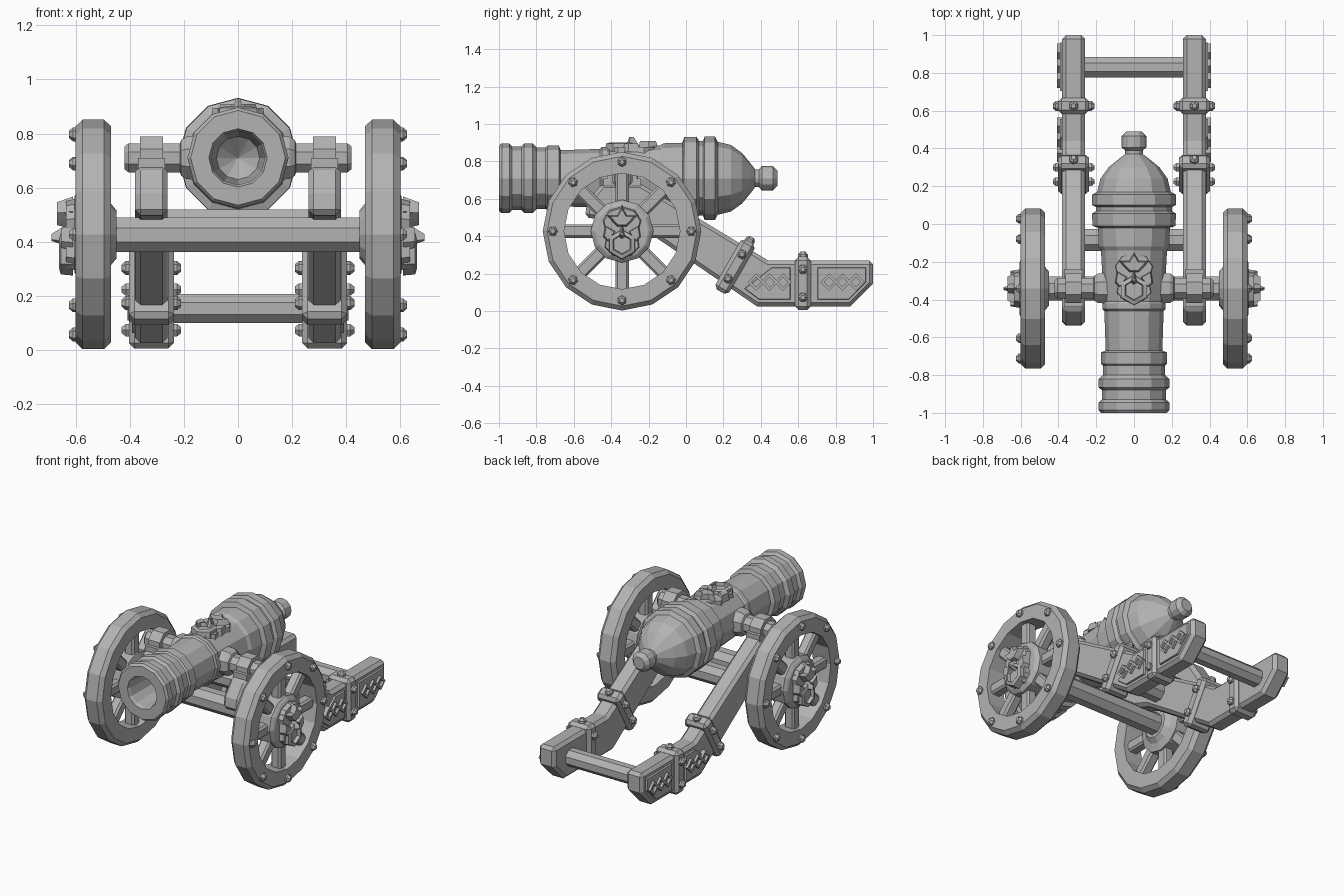
import bpy, bmesh, math
from mathutils import Matrix, Vector

if "Cube" in bpy.data.objects:
    bpy.data.objects.remove(bpy.data.objects["Cube"])

iron = bpy.data.materials.new("plain_grey")
iron.diffuse_color = (0.45, 0.45, 0.45, 1)
iron.use_nodes = True
iron.node_tree.nodes["Principled BSDF"].inputs["Base Color"].default_value = iron.diffuse_color

# Local frames: SIDE maps (a, b, h) to (y, z, x); ALONG spins profiles about the y axis
SIDE = Matrix(((0, 0, 1, 0), (1, 0, 0, 0), (0, 1, 0, 0), (0, 0, 0, 1)))
ALONG = Matrix(((0, 1, 0, 0), (0, 0, 1, 0), (1, 0, 0, 0), (0, 0, 0, 1)))
FLIP = Matrix.Rotation(math.pi, 4, 'X')
T = Matrix.Translation


def lathe(bm, prof, n, m, closed=False, phase=0.0):
    """Revolve (height, radius) points about local z."""
    rings = []
    for h, r in prof:
        if r == 0:
            rings.append([bm.verts.new(m @ Vector((0, 0, h)))] * n)
        else:
            angs = [2 * math.pi * (i + phase) / n for i in range(n)]
            rings.append([bm.verts.new(m @ Vector((r * math.cos(a), r * math.sin(a), h))) for a in angs])
    pairs = list(zip(rings, rings[1:]))
    if closed:
        pairs.append((rings[-1], rings[0]))
    for p, q in pairs:
        for i in range(n):
            j = (i + 1) % n
            bm.faces.new(list(dict.fromkeys((p[i], p[j], q[j], q[i]))))
    if not closed:
        for ring in (rings[0], rings[-1]):
            if ring[0] is not ring[1]:
                bm.faces.new(ring)


def prism(bm, poly, h0, h1, m, taper=1.0):
    """Extrude a polygon along local z, shrinking the far end."""
    n = len(poly)
    cx, cy = sum(p[0] for p in poly) / n, sum(p[1] for p in poly) / n
    lo = [bm.verts.new(m @ Vector((x, y, h0))) for x, y in poly]
    hi = [bm.verts.new(m @ Vector((cx + (x - cx) * taper, cy + (y - cy) * taper, h1))) for x, y in poly]
    bm.faces.new(lo)
    bm.faces.new(hi)
    for i in range(n):
        j = (i + 1) % n
        bm.faces.new((lo[i], lo[j], hi[j], hi[i]))


def rect(w, h):
    return [(-w / 2, -h / 2), (w / 2, -h / 2), (w / 2, h / 2), (-w / 2, h / 2)]


def stud(bm, m):
    lathe(bm, [(-0.01, 0.026), (0.012, 0.026), (0.027, 0.013)], 6, m)


def finish(name, bm, mirror=False, bevel=0.0):
    bmesh.ops.recalc_face_normals(bm, faces=bm.faces)
    me = bpy.data.meshes.new(name)
    bm.to_mesh(me)
    bm.free()
    me.materials.append(iron)
    ob = bpy.data.objects.new(name, me)
    bpy.context.collection.objects.link(ob)
    if bevel:
        b = ob.modifiers.new("bevel", 'BEVEL')
        b.width, b.segments, b.limit_method, b.angle_limit = bevel, 1, 'ANGLE', math.radians(50)
    if mirror:
        ob.modifiers.new("mirror", 'MIRROR')


def emblem(name, m, mirror, depth):
    """Bearded face ornament: backing plate, brow crest, cheeks, beard hexagon, nose."""
    bm = bmesh.new()
    half = [(0.0, 0.135), (0.07, 0.115), (0.105, 0.06), (0.085, -0.02), (0.095, -0.09), (0.05, -0.135)]
    prism(bm, half + [(-x, y) for x, y in reversed(half[1:])], -depth, 0.025, m, 0.92)
    crest = [(0, 0.14), (0.03, 0.085), (0.09, 0.085), (0.055, 0.045), (0.03, 0.02)]
    prism(bm, crest + [(-x, y) for x, y in reversed(crest[1:])], 0.0, 0.06, m, 0.7)
    for s in (-1, 1):
        prism(bm, [(s * x, y) for x, y in ((0.03, 0.0), (0.09, 0.035), (0.1, -0.03), (0.075, -0.06))],
              0.0, 0.045, m, 0.75)
    lathe(bm, [(0, 0.082), (0.045, 0.078), (0.052, 0.055), (0.03, 0.05)], 6,
          m @ T((0, -0.07, 0)), phase=0.5)
    prism(bm, [(0, 0.05), (0.03, -0.03), (0, -0.05), (-0.03, -0.03)], 0.0, 0.08, m, 0.25)
    finish(name, bm, mirror)


# Barrel with bored muzzle, rings, domed breech and knob
bm = bmesh.new()
lathe(bm, [(-0.65, 0), (-0.72, 0.08), (-0.98, 0.1), (-1.0, 0.108), (-1.0, 0.175), (-0.985, 0.187),
           (-0.945, 0.187), (-0.93, 0.17), (-0.88, 0.17), (-0.865, 0.187), (-0.82, 0.187),
           (-0.80, 0.165), (-0.75, 0.165), (-0.74, 0.175), (-0.68, 0.175), (-0.67, 0.15),
           (-0.46, 0.157), (-0.45, 0.167), (-0.42, 0.167), (-0.41, 0.16), (-0.14, 0.175),
           (-0.12, 0.187), (-0.02, 0.19), (-0.01, 0.22), (0.055, 0.222), (0.07, 0.2), (0.09, 0.2),
           (0.1, 0.222), (0.155, 0.222), (0.17, 0.195), (0.24, 0.178), (0.3, 0.135), (0.345, 0.08),
           (0.37, 0.047), (0.39, 0.047), (0.405, 0.065), (0.465, 0.065), (0.49, 0.04)],
      12, T((0, 0, 0.71)) @ ALONG)
finish("barrel", bm)
emblem("barrel_emblem", T((0, -0.28, 0.85)), False, 0.06)

# Trunnions and their caps
bm = bmesh.new()
lathe(bm, [(0.08, 0.09), (0.19, 0.085), (0.21, 0.072), (0.215, 0.058), (0.405, 0.058), (0.42, 0.045)],
      8, T((0, -0.34, 0.71)) @ SIDE, phase=0.5)
finish("trunnion", bm, True)
bm = bmesh.new()
lathe(bm, [(0.278, 0.085), (0.362, 0.085)], 8, T((0, -0.34, 0.71)) @ SIDE, phase=0.5)
prism(bm, rect(0.2, 0.06), 0.27, 0.37, T((0, -0.34, 0.68)) @ SIDE)
finish("trunnion_cap", bm, True)

# Carriage rails
bm = bmesh.new()
prism(bm, [(-0.54, 0.5), (-0.53, 0.58), (-0.45, 0.68), (-0.24, 0.68), (0.06, 0.5), (0.44, 0.27),
           (1.0, 0.27), (1.0, 0.145), (0.88, 0.025), (0.38, 0.025), (0.05, 0.25), (-0.2, 0.42),
           (-0.36, 0.48)], 0.26, 0.38, SIDE)
finish("carriage_rail", bm, True, 0.02)

# Straps round the rails, with studs on the sides and top
straps = bmesh.new()
studs = bmesh.new()
for y, z, tilt, height in ((0.625, 0.148, 0, 0.285), (0.262, 0.238, -30, 0.31)):
    m = T((0, y, z)) @ Matrix.Rotation(math.radians(tilt), 4, 'X') @ SIDE
    prism(straps, rect(0.085, height), 0.237, 0.403, m)
    for b in (-0.075, 0.075):
        stud(studs, m @ T((0, b, 0.403)))
        stud(studs, m @ T((0, b, 0.237)) @ FLIP)
    stud(studs, m @ T((0, height / 2, 0.32)) @ Matrix.Rotation(-math.pi / 2, 4, 'X'))
finish("rail_strap", straps, True, 0.02)
finish("strap_studs", studs, True)

# Raised tail panels with linked diamond ornament
bm = bmesh.new()
prism(bm, [(0.7, 0.06), (0.87, 0.06), (0.965, 0.155), (0.965, 0.235), (0.7, 0.235)], 0.37, 0.392, SIDE, 0.96)
prism(bm, [(0.31, 0.12), (0.39, 0.06), (0.56, 0.06), (0.56, 0.235), (0.46, 0.235)], 0.37, 0.392, SIDE, 0.96)
for start in (0.375, 0.765):
    for i in range(3):
        lathe(bm, [(0.38, 0.026), (0.408, 0.026), (0.408, 0.046), (0.38, 0.046)], 4,
              T((0, start + 0.072 * i, 0.155)) @ SIDE, closed=True)
finish("tail_ornament", bm, True)

# Axle and cross bars
for name, y, z, r, half in (("axle", -0.342, 0.425, 0.069, 0.48), ("middle_cross_bar", -0.085, 0.46, 0.064, 0.28),
                            ("tail_cross_bar", 0.83, 0.153, 0.058, 0.28)):
    bm = bmesh.new()
    lathe(bm, [(-half, r), (half, r)], 8, T((0, y, z)) @ SIDE, phase=0.5)
    finish(name, bm)

# Wheels: rim, spokes, hub, studs and hub ornament
WHEEL = T((0, -0.342, 0.427)) @ SIDE
bm = bmesh.new()
lathe(bm, [(0.47, 0.31), (0.47, 0.4), (0.495, 0.424), (0.575, 0.424), (0.6, 0.4), (0.6, 0.31)],
      16, WHEEL, closed=True)
finish("wheel_rim", bm, True)
spokes = bmesh.new()
studs = bmesh.new()
for i in range(8):
    m = WHEEL @ Matrix.Rotation(i * math.pi / 4, 4, 'Z')
    prism(spokes, rect(0.24, 0.072), 0.5, 0.57, m @ T((0.22, 0, 0)))
    stud(studs, m @ T((0.37, 0, 0.598)))
finish("wheel_spokes", spokes, True, 0.012)
finish("wheel_studs", studs, True)
bm = bmesh.new()
lathe(bm, [(0.45, 0.09), (0.475, 0.12), (0.49, 0.168), (0.585, 0.168), (0.6, 0.15), (0.605, 0.14)], 12, WHEEL)
finish("wheel_hub", bm, True)
emblem("hub_emblem", T((0.61, 0, 0)) @ WHEEL, True, 0.02)
